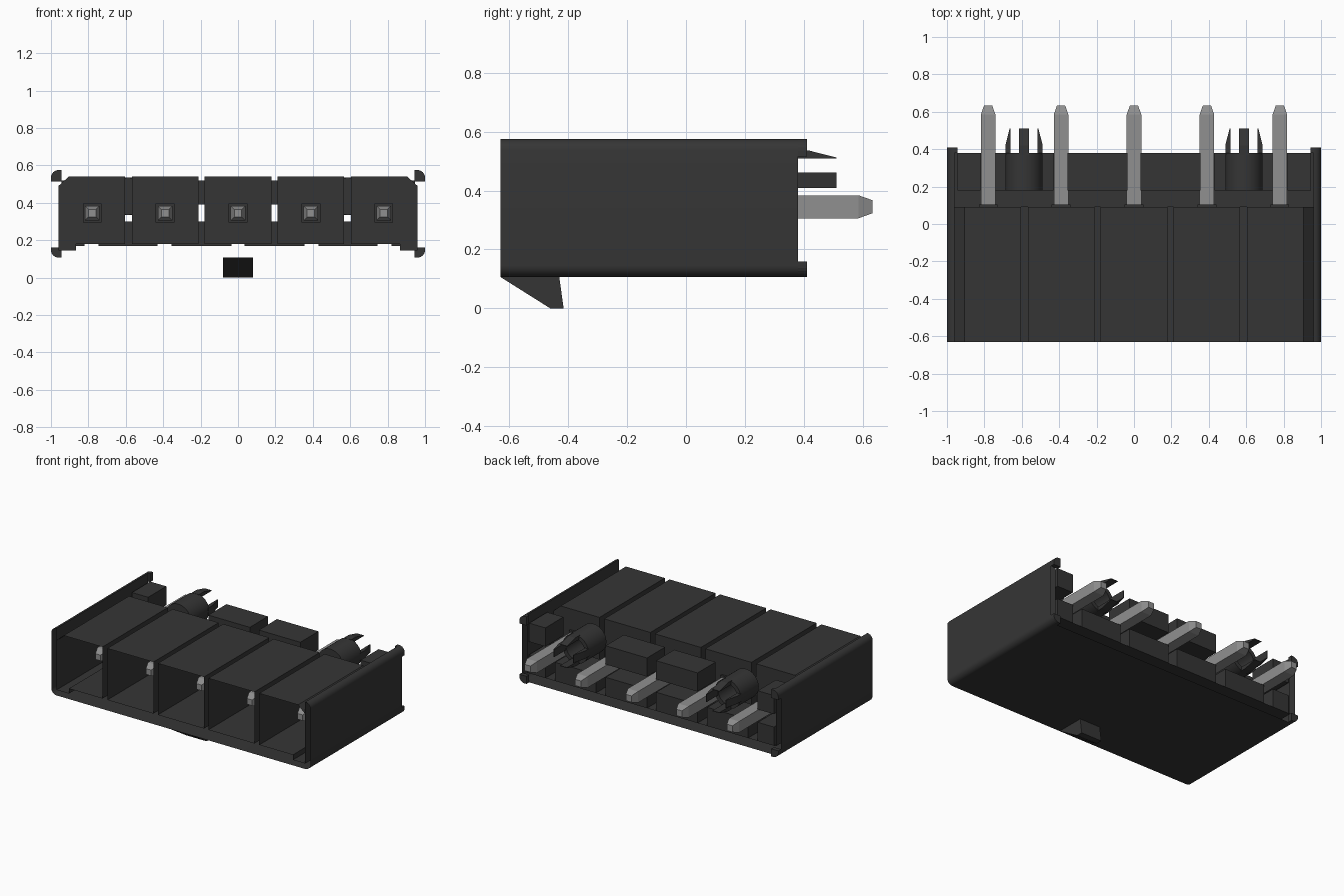
import bpy, bmesh, math
from mathutils import Matrix, Vector

old = bpy.data.objects.get("Cube")
if old:
    bpy.data.objects.remove(old, do_unlink=True)


def material(name, rgb, metallic=0.0):
    m = bpy.data.materials.new(name)
    m.use_nodes = True
    m.diffuse_color = (*rgb, 1)
    m.node_tree.nodes["Principled BSDF"].inputs["Base Color"].default_value = (*rgb, 1)
    return m


PLASTIC = material("black_plastic", (0.036, 0.036, 0.036))
METAL = material("grey_metal", (0.28, 0.28, 0.28))


def finish(name, bm, mat, smooth=False):
    mesh = bpy.data.meshes.new(name)
    bmesh.ops.recalc_face_normals(bm, faces=bm.faces)
    bm.to_mesh(mesh)
    bm.free()
    obj = bpy.data.objects.new(name, mesh)
    bpy.context.collection.objects.link(obj)
    mesh.materials.append(mat)
    if smooth:
        bpy.ops.object.select_all(action='DESELECT')
        obj.select_set(True)
        bpy.context.view_layer.objects.active = obj
        bpy.ops.object.shade_smooth_by_angle(angle=math.radians(35))
    return obj


def extrude(name, profile, lo, hi, axis="y", closed=True, caps=(True, True), mat=PLASTIC, smooth=False, matrix=None):
    """Sweep a profile along y (points are x, z) or along x (points are y, z)."""
    bm = bmesh.new()

    def place(p, d):
        return (p[0], d, p[1]) if axis == "y" else (d, p[0], p[1])
    rings = [[bm.verts.new(place(p, d)) for p in profile] for d in (lo, hi)]
    n = len(profile)
    for i in range(n if closed else n - 1):
        j = (i + 1) % n
        bm.faces.new((rings[0][i], rings[0][j], rings[1][j], rings[1][i]))
    for ring, cap in zip(rings, caps):
        if cap and closed:
            bm.faces.new(ring)
    if matrix:
        bm.transform(matrix)
    return finish(name, bm, mat, smooth)


def rect(x0, x1, z0, z1):
    return [(x0, z0), (x1, z0), (x1, z1), (x0, z1)]


def box(name, x0, x1, y0, y1, z0, z1):
    return extrude(name, rect(x0, x1, z0, z1), y0, y1)


def arc(cx, cz, r, a0, a1, steps=6):
    angles = [math.radians(a0 + (a1 - a0) * i / steps) for i in range(steps + 1)]
    return [(cx + r * math.cos(a), cz + r * math.sin(a)) for a in angles]


def flip(profile):
    return [(-x, z) for x, z in profile]


FRONT, CELL_BACK, BACK, LIP = -0.63, 0.09, 0.38, 0.41
BOTTOM, TOP, FLOOR = 0.107, 0.575, 0.17
PITCH, PIN_Z = 0.39, 0.345
R = 0.04

# Outer tray: thin skin with rounded corners, open at the front and rear
half = arc(1 - R, BOTTOM + R, R, -90, 0) + arc(1 - R, TOP - R, R, 0, 90) + [(0.96, 0.49)]
extrude("outer_tray", flip(half)[::-1] + half, FRONT, BACK, closed=False, smooth=True)
extrude("rear_floor", [(-0.96, FLOOR), (0.96, FLOOR)], CELL_BACK, BACK, closed=False)

# Side wall inner skins and rear corner lips
for side, s in (("left", 1), ("right", -1)):
    extrude(side + "_inner_wall", [(s * 0.96, FLOOR), (s * 0.96, 0.5)], CELL_BACK, BACK, closed=False)
    low = [(0.945, BOTTOM)] + arc(1 - R, BOTTOM + R, R, -90, 0) + [(1, 0.16), (0.945, 0.16)]
    high = [(0.945, 0.515), (1, 0.515)] + arc(1 - R, TOP - R, R, 0, 90) + [(0.945, TOP)]
    for label, prof in (("lower", low), ("upper", high)):
        extrude(f"{side}_{label}_lip", prof if s > 0 else flip(prof), BACK, LIP)

# Five open contact cells, the end ones chamfered above and keyed below
for i in range(5):
    x = (i - 2) * PITCH
    if i in (0, 4):
        prof = [(0.605, 0.18), (0.865, 0.18), (0.865, 0.145), (0.96, 0.145),
                (0.96, 0.49), (0.905, 0.54), (0.605, 0.54)]
        prof = prof if i == 4 else flip(prof)
    else:
        prof = rect(x - 0.178, x + 0.178, 0.18, 0.54)
    extrude(f"cell_{i + 1}", prof, FRONT, CELL_BACK, caps=(False, True))
    box(f"pin_collar_{i + 1}", x - 0.05, x + 0.05, CELL_BACK - 0.02, CELL_BACK + 0.015,
        PIN_Z - 0.05, PIN_Z + 0.05)

    # Square contact pin with tapered ends
    bm = bmesh.new()
    rings = []
    for y, h in ((-0.43, 0.02), (-0.38, 0.039), (0.585, 0.039), (0.633, 0.022)):
        rings.append([bm.verts.new((x + a * h, y, PIN_Z + b * h))
                      for a, b in ((-1, -1), (1, -1), (1, 1), (-1, 1))])
    for r0, r1 in zip(rings, rings[1:]):
        for k in range(4):
            bm.faces.new((r0[k], r0[k - 1], r1[k - 1], r1[k]))
    bm.faces.new(rings[0])
    bm.faces.new(rings[-1])
    finish(f"contact_pin_{i + 1}", bm, METAL)

# Rear blocks separating the pins
spans = [(-0.945, -0.82), (-0.745, -0.43), (-0.355, -0.035)]
spans += [(-b, -a) for a, b in reversed(spans)]
for i, (a, b) in enumerate(spans):
    box(f"lower_rear_block_{i + 1}", a, b, 0.18, BACK, FLOOR, 0.3)
    if i not in (1, 4):
        box(f"upper_rear_block_{i + 1}", a, b, 0.18, BACK, 0.39, 0.52)

# Split board pegs: hollow barrel with four tapered prongs
PEG_Z = 0.435
for side, x in (("left", 0.588), ("right", -0.588)):
    bm = bmesh.new()
    loops = []
    for y, r in ((0.18, 0.1), (BACK, 0.1), (BACK, 0.072), (0.21, 0.072)):
        loops.append([bm.verts.new((px, y, pz)) for px, pz in arc(x, PEG_Z, r, 0, 345, 23)])
    for l0, l1 in zip(loops, loops[1:]):
        for k in range(24):
            bm.faces.new((l0[k], l0[k - 1], l1[k - 1], l1[k]))
    bm.faces.new(loops[0])
    bm.faces.new(loops[-1])
    finish(side + "_peg_barrel", bm, PLASTIC, smooth=True)
    prong = [(0.37, 0.073), (0.37, 0.1), (0.42, 0.1), (0.51, 0.077), (0.51, 0.073)]
    for k in range(4):
        place = Matrix.Translation(Vector((x, 0, PEG_Z))) @ Matrix.Rotation(k * math.pi / 2, 4, 'Y')
        extrude(f"{side}_peg_prong_{k + 1}", prong, -0.027, 0.027, axis="x", matrix=place)

# Locking ramp under the front edge
extrude("latch_ramp", [(FRONT, BOTTOM), (-0.46, 0), (-0.415, 0), (-0.43, BOTTOM)], -0.08, 0.08, axis="x")
